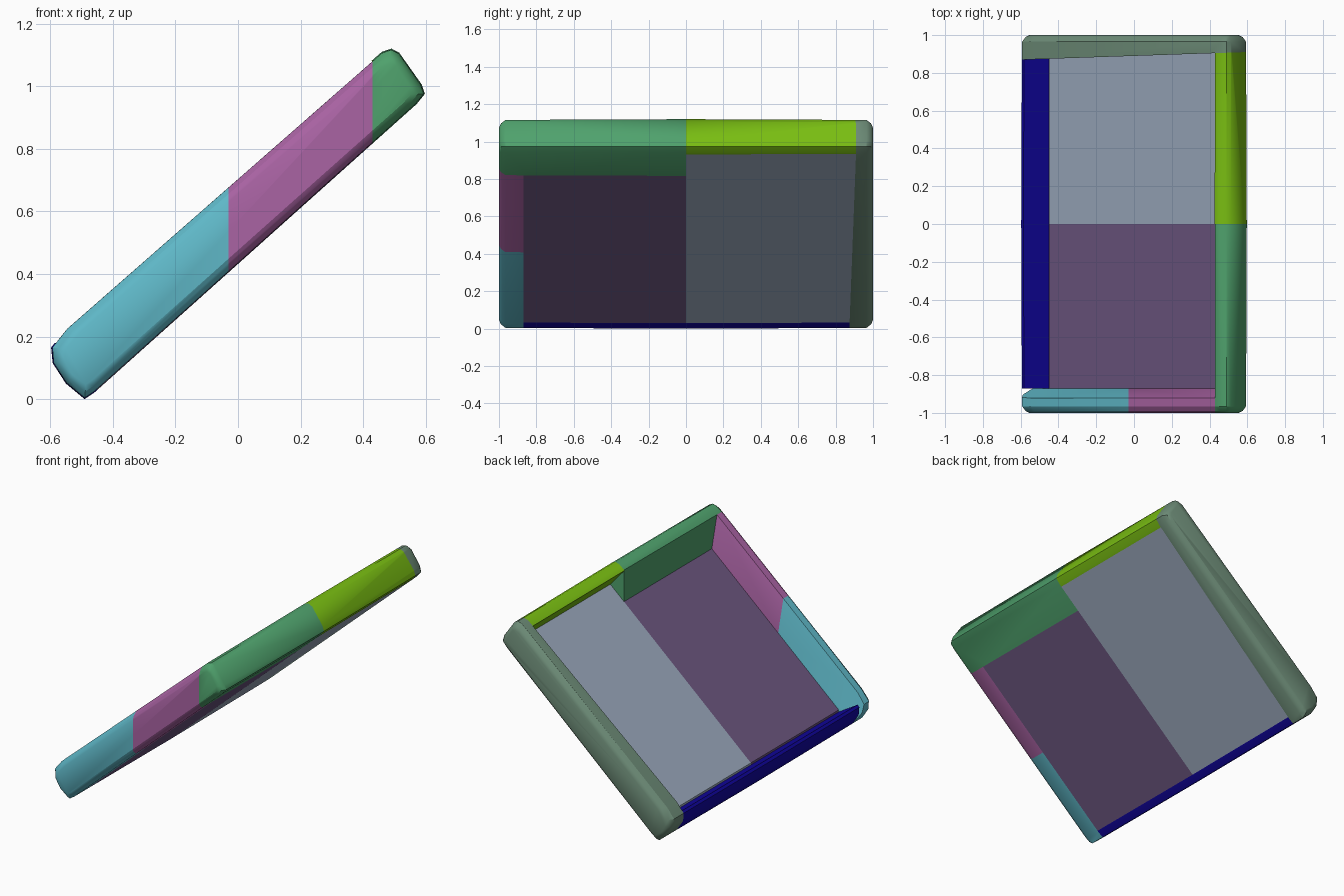
import bpy
import bmesh
from mathutils import Vector

if "Cube" in bpy.data.objects:
    bpy.data.objects.remove(bpy.data.objects["Cube"])

# Tilted tray frame: ALONG runs up the slope, OUT points away from the underside
ALONG = Vector((0.75, 0, 0.661)).normalized()
OUT = Vector((-0.661, 0, 0.75)).normalized()
CENTRE = Vector((0, 0, 0.56))
X, Y = Vector((1, 0, 0)), Vector((0, 1, 0))
HALF_LENGTH, HALF_DEPTH = 0.74, 0.1

# Rounded side profile (x, z) and its inset along the width (y, inset)
PROFILE = [(-0.49, 0), (-0.55, 0.05), (-0.592, 0.115), (-0.597, 0.165), (-0.55, 0.225),
           (-0.03, 0.68), (0.43, 1.083), (0.46, 1.11), (0.49, 1.12), (0.515, 1.107),
           (0.587, 1.005), (0.597, 0.975), (0.57, 0.942), (0.43, 0.82), (-0.03, 0.41),
           (-0.46, 0.02)]
SECTIONS = [(-1, 0.034), (-0.99, 0.017), (-0.965, 0.003), (0, 0),
            (0.965, 0.003), (0.99, 0.017), (1, 0.034)]


def rounded_slab():
    bm = bmesh.new()
    for y, inset in SECTIONS:
        for x, z in PROFILE:
            d = Vector((x, 0, z)) - CENTRE
            u = d.dot(ALONG) * (1 - inset / HALF_LENGTH)
            n = d.dot(OUT) * (1 - inset / HALF_DEPTH)
            bm.verts.new(CENTRE + ALONG * u + OUT * n + Y * y)
    hull = bmesh.ops.convex_hull(bm, input=bm.verts)
    spare = {v for key in ("geom_interior", "geom_unused") for v in hull[key]
             if isinstance(v, bmesh.types.BMVert)}
    bmesh.ops.delete(bm, geom=list(spare), context="VERTS")
    return bm


def part(name, rgb, cuts):
    """Cut one part out of the slab; each cut is (point, outward normal)."""
    bm = rounded_slab()
    for point, normal in cuts:
        bmesh.ops.bisect_plane(bm, geom=bm.verts[:] + bm.edges[:] + bm.faces[:],
                               plane_co=point, plane_no=normal, clear_outer=True)
        bmesh.ops.holes_fill(bm, edges=[e for e in bm.edges if e.is_boundary])
    bmesh.ops.recalc_face_normals(bm, faces=bm.faces)
    mesh = bpy.data.meshes.new(name)
    bm.to_mesh(mesh)
    bm.free()
    obj = bpy.data.objects.new(name, mesh)
    bpy.context.collection.objects.link(obj)

    colour = [(c / 255) ** 2.2 for c in rgb] + [1]
    mat = bpy.data.materials.new(name + "_colour")
    mat.use_nodes = True
    mat.diffuse_color = colour
    mat.node_tree.nodes["Principled BSDF"].inputs["Base Color"].default_value = colour
    mesh.materials.append(mat)

    bpy.ops.object.select_all(action="DESELECT")
    obj.select_set(True)
    bpy.context.view_layer.objects.active = obj
    bpy.ops.object.shade_smooth_by_angle(angle=0.5)


def below(axis, value):
    return axis * value, axis


def above(axis, value):
    return axis * value, -axis


# Shared cutting planes
front_inner, lower_inner, upper_inner, seam = -0.87, -0.45, 0.43, -0.03
back_point, back_normal = Vector((0, 0.89, 0)), Vector((-0.034, 1, 0))
inside_back = (back_point, back_normal)
floor_top = below(OUT, 0.38)
front_slope = (Y * front_inner + OUT * 0.38, Y + OUT * 0.35)
lower_slope = (Vector((-0.455, 0, 0.1)), Vector((0.08, 0, 0.13)).normalized())

# Floor panels
part("front_floor", (108, 87, 127),
     [above(X, lower_inner), below(X, upper_inner), above(Y, front_inner), below(Y, 0), floor_top])
part("back_floor", (154, 168, 188),
     [above(X, lower_inner), below(ALONG, 1.035), above(Y, 0), inside_back, floor_top])

# Front wall in two lengths
front_cuts = [below(Y, front_inner), front_slope]
part("front_wall_lower", (96, 184, 200), [below(X, seam)] + front_cuts)
part("front_wall_upper", (168, 99, 162), [above(X, seam), below(X, upper_inner)] + front_cuts)

# Upper end wall in two lengths
part("upper_wall_front", (80, 160, 108), [above(X, upper_inner), below(Y, 0)])
part("upper_wall_back", (120, 188, 25), [above(ALONG, 1.035), above(Y, 0), inside_back])

# Lower end wall and back wall
part("lower_wall", (24, 14, 160),
     [below(X, lower_inner), lower_slope, above(Y, front_inner), inside_back])
part("back_wall", (108, 138, 118), [(back_point, -back_normal)])
